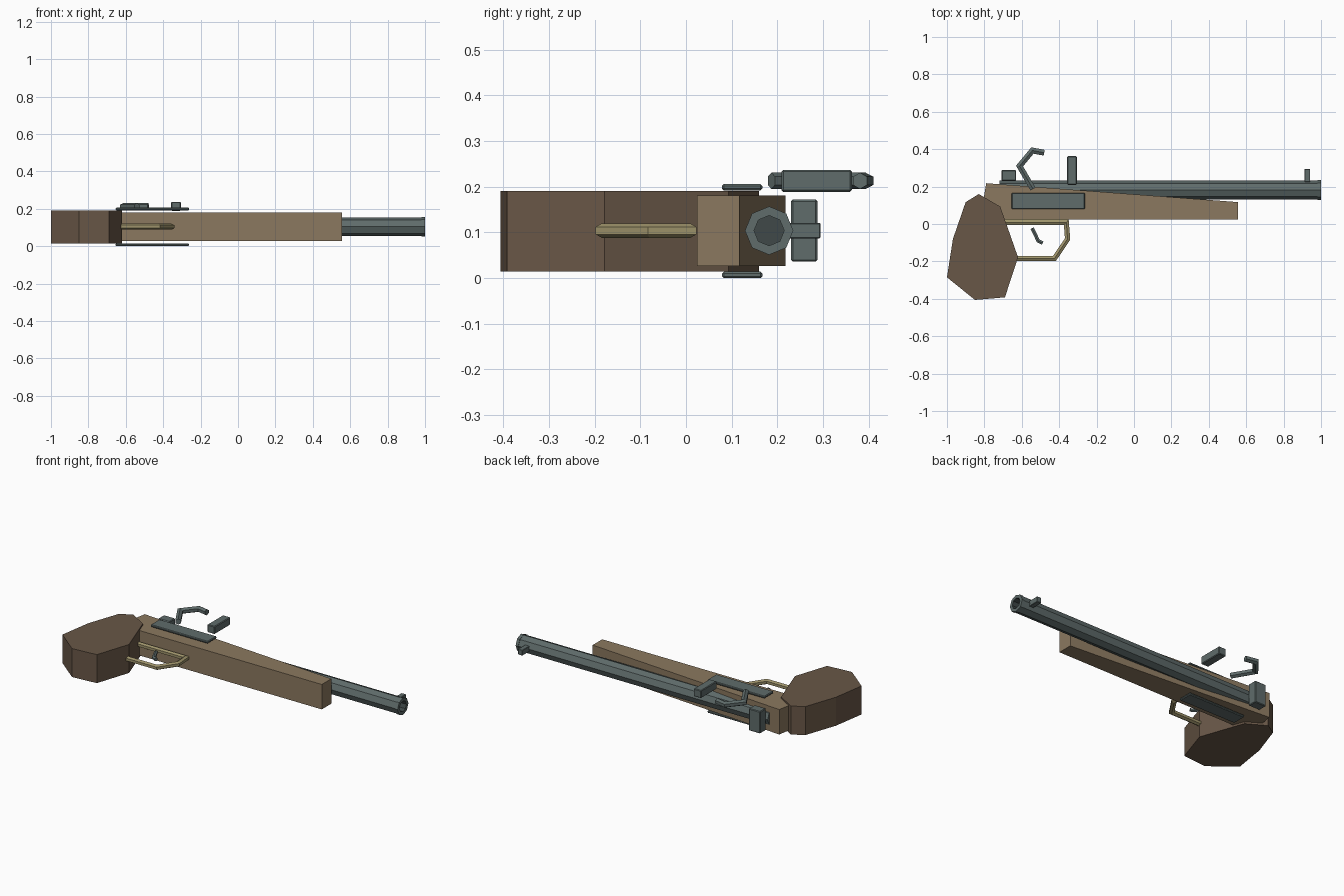
import bpy, bmesh, math
from mathutils import Vector

if "Cube" in bpy.data.objects:
    bpy.data.objects.remove(bpy.data.objects["Cube"])


def material(name, rgb):
    m = bpy.data.materials.new(name)
    m.diffuse_color = (*rgb, 1)
    m.use_nodes = True
    m.node_tree.nodes["Principled BSDF"].inputs["Base Color"].default_value = m.diffuse_color
    return m


WOOD = material("light_wood", (0.26, 0.19, 0.115))
DARK_WOOD = material("dark_wood", (0.14, 0.095, 0.063))
STEEL = material("grey_steel", (0.115, 0.15, 0.147))
BORE = material("dark_bore", (0.05, 0.065, 0.065))
BRASS = material("brass", (0.34, 0.29, 0.145))
MID = 0.104  # height of the pistol's middle plane


def finish(name, bm, *mats):
    bmesh.ops.recalc_face_normals(bm, faces=bm.faces)
    me = bpy.data.meshes.new(name)
    bm.to_mesh(me)
    bm.free()
    for m in mats:
        me.materials.append(m)
    ob = bpy.data.objects.new(name, me)
    bpy.context.collection.objects.link(ob)
    return ob


def slab(name, outline, z0, z1, mat):
    """Flat outline in xy, extruded from z0 to z1."""
    bm = bmesh.new()
    face = bm.faces.new([bm.verts.new((x, y, z0)) for x, y in outline])
    ext = bmesh.ops.extrude_face_region(bm, geom=[face])["geom"]
    top = [v for v in ext if isinstance(v, bmesh.types.BMVert)]
    bmesh.ops.translate(bm, verts=top, vec=(0, 0, z1 - z0))
    return finish(name, bm, mat)


def box(name, x0, x1, y0, y1, z0, z1, mat, bevel=0.004):
    ob = slab(name, [(x0, y0), (x1, y0), (x1, y1), (x0, y1)], z0, z1, mat)
    mod = ob.modifiers.new("edge", 'BEVEL')
    mod.width = bevel
    mod.segments = 1
    return ob


def skin(bm, rings, cap_start=True, cap_end=True):
    """Join rings of vertices into a closed tube."""
    loops = [[bm.verts.new(p) for p in r] for r in rings]
    n = len(loops[0])
    for a, b in zip(loops, loops[1:]):
        for i in range(n):
            j = (i + 1) % n
            bm.faces.new((a[i], a[j], b[j], b[i]))
    if cap_start:
        bm.faces.new(loops[0])
    if cap_end:
        bm.faces.new(loops[-1])


def rod(name, path, z, r, mat, sides=6):
    """Mitred rod along a path in the xy plane."""
    pts = [Vector(p) for p in path]
    dirs = [(b - a).normalized() for a, b in zip(pts, pts[1:])]
    rings = []
    for i, p in enumerate(pts):
        d0, d1 = dirs[max(i - 1, 0)], dirs[min(i, len(dirs) - 1)]
        t = (d0 + d1).normalized()
        side = Vector((-t.y, t.x)) / t.dot(d1)
        ring = []
        for k in range(sides):
            a = 2 * math.pi * k / sides
            q = p + side * r * math.sin(a)
            ring.append((q.x, q.y, z + r * math.cos(a)))
        rings.append(ring)
    bm = bmesh.new()
    skin(bm, rings)
    return finish(name, bm, mat)


# Wooden body: tapering fore stock and faceted grip
slab("stock", [(-0.79, 0.218), (0.556, 0.117), (0.556, 0.024),
               (-0.75, 0.024), (-0.805, 0.13)], 0.027, 0.181, WOOD)
slab("grip", [(-0.83, 0.16), (-0.715, 0.093), (-0.62, -0.178), (-0.69, -0.392),
              (-0.85, -0.406), (-1.0, -0.285), (-0.968, -0.08), (-0.9, 0.117)],
     0.015, 0.191, DARK_WOOD)

# Eight-sided barrel with a muzzle ring and a hollow bore
bm = bmesh.new()
steps = [(-0.72, 0.05), (0.982, 0.05), (0.982, 0.053), (1.0, 0.053),
         (1.0, 0.033), (0.9, 0.033)]
skin(bm, [[(x, 0.182 + r * math.cos(k * math.pi / 4), MID + r * math.sin(k * math.pi / 4))
           for k in range(8)] for x, r in steps])
bm.faces.ensure_lookup_table()
for f in bm.faces:
    c = f.calc_center_median()
    if 0.89 < c.x < 0.96 and math.hypot(c.y - 0.182, c.z - MID) < 0.035:
        f.material_index = 1
finish("barrel", bm, STEEL, BORE)

# Sights on top of the barrel
box("rear_sight", -0.708, -0.63, 0.23, 0.288, 0.036, 0.172, STEEL)
box("front_sight", 0.912, 0.942, 0.225, 0.294, 0.087, 0.121, STEEL, 0.002)

# Lock plates on both sides
for side, z in (("lower", 0.0), ("upper", 0.192)):
    box(side + "_lock_plate", -0.654, -0.262, 0.079, 0.167, z, z + 0.014, STEEL)

# Lock parts: striking plate and bent hammer
box("striking_plate", -0.357, -0.306, 0.209, 0.363, 0.189, 0.237, STEEL)
rod("hammer", [(-0.54, 0.187), (-0.612, 0.31), (-0.543, 0.393), (-0.48, 0.381)],
    0.213, 0.018, STEEL)

# Trigger and its guard
rod("trigger", [(-0.545, -0.022), (-0.512, -0.09), (-0.488, -0.102)], MID, 0.011, STEEL)
rod("trigger_guard", [(-0.7, 0.009), (-0.362, 0.009), (-0.355, -0.08),
                      (-0.425, -0.184), (-0.63, -0.184)], MID, 0.016, BRASS)
